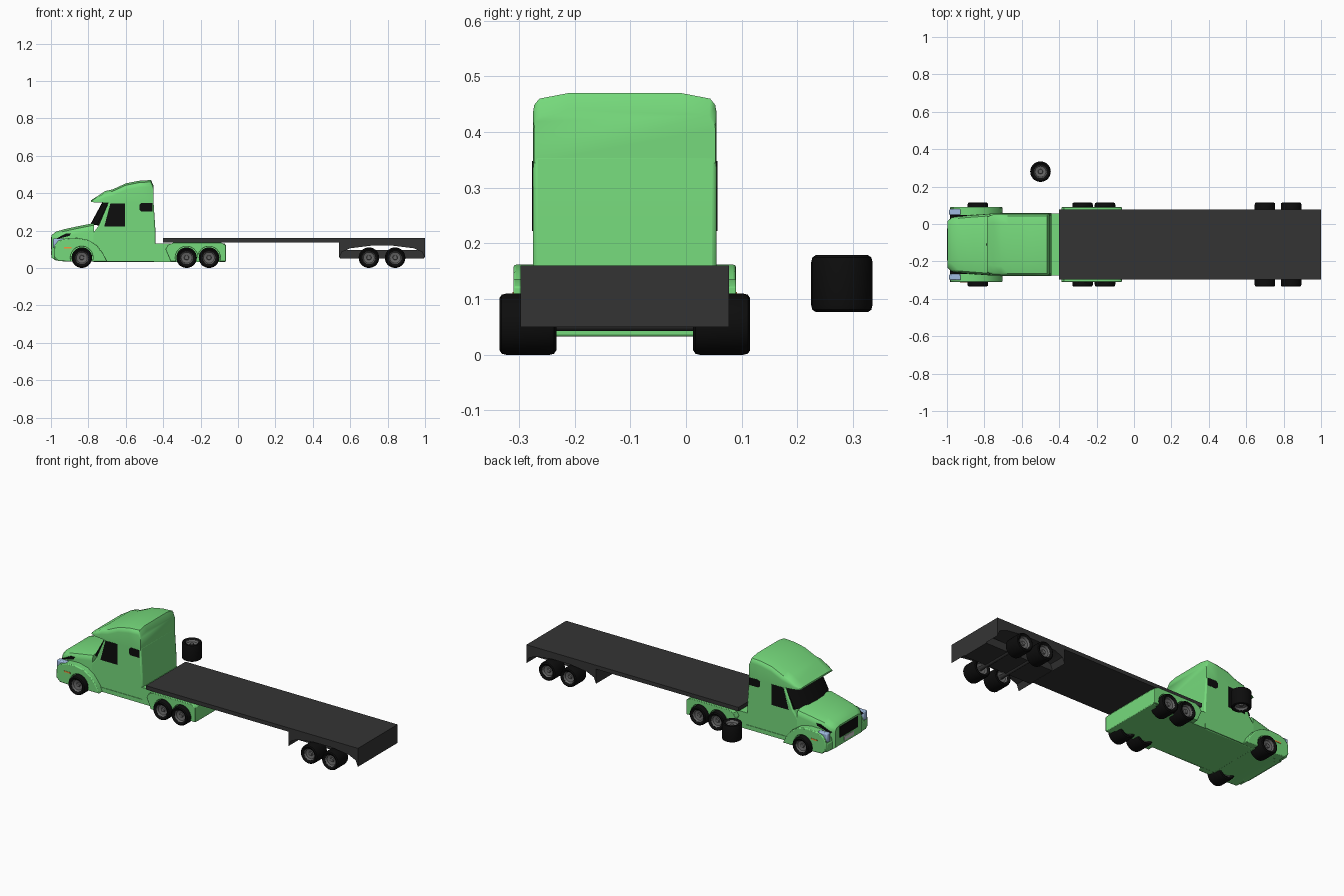
import bpy, bmesh, math

if "Cube" in bpy.data.objects:
    bpy.data.objects.remove(bpy.data.objects["Cube"])

CY = -0.11          # centre line of the truck
R = 0.055           # wheel radius


def material(name, rgb):
    m = bpy.data.materials.new(name)
    m.diffuse_color = (*rgb, 1)
    m.use_nodes = True
    m.node_tree.nodes["Principled BSDF"].inputs["Base Color"].default_value = m.diffuse_color
    return m


GREEN = material("green_paint", (0.18, 0.70, 0.20))
BLACK = material("black", (0.004, 0.004, 0.004))
DARK = material("dark_grey", (0.034, 0.034, 0.034))
HUB = material("hub_grey", (0.13, 0.13, 0.13))
LAMP = material("lamp_glass", (0.35, 0.5, 0.75))
ORANGE = material("orange_marker", (0.9, 0.3, 0.05))


def loft(name, rings, mat, bevel=0, closed=False):
    """Bridge equal-length rings of points; cap the ends unless closed."""
    bm = bmesh.new()
    vs = [[bm.verts.new(p) for p in ring] for ring in rings]
    n = len(vs[0])
    pairs = list(zip(vs, vs[1:]))
    if closed:
        pairs.append((vs[-1], vs[0]))
    else:
        bm.faces.new(vs[0])
        bm.faces.new(vs[-1])
    for a, b in pairs:
        for i in range(n):
            j = (i + 1) % n
            bm.faces.new((a[i], a[j], b[j], b[i]))
    bmesh.ops.remove_doubles(bm, verts=bm.verts, dist=1e-6)
    bmesh.ops.recalc_face_normals(bm, faces=bm.faces)
    me = bpy.data.meshes.new(name)
    bm.to_mesh(me)
    bm.free()
    o = bpy.data.objects.new(name, me)
    bpy.context.collection.objects.link(o)
    if mat:
        me.materials.append(mat)
    bpy.ops.object.select_all(action='DESELECT')
    o.select_set(True)
    bpy.context.view_layer.objects.active = o
    bpy.ops.object.shade_smooth_by_angle(angle=math.radians(35))
    if bevel:
        b = o.modifiers.new("bevel", 'BEVEL')
        b.width, b.segments = bevel, 2
        b.limit_method, b.angle_limit = 'ANGLE', math.radians(50)
    return o


def prism(name, profile, y0, y1, mat, bevel=0):
    """Extrude an (x, z) side profile between two y values from the centre line."""
    return loft(name, [[(x, CY + y, z) for x, z in profile] for y in (y0, y1)], mat, bevel)


def box(name, x0, x1, y0, y1, z0, z1, mat, bevel=0):
    return prism(name, [(x0, z0), (x1, z0), (x1, z1), (x0, z1)], y0, y1, mat, bevel)


def section(x, h, zb, zt, c, flat):
    """Rounded-top cross-section ring."""
    half = [(h, zb), (h, zt - c), (h * 0.985, zt - c * 0.6), (h * 0.93, zt - c * 0.28), (h * flat, zt)]
    return [(x, CY + y, z) for y, z in half] + [(x, CY - y, z) for y, z in reversed(half)]


def lathe(name, profile, centre, upright, mat):
    """Revolve an (radius, offset) outline around y, or around z if upright."""
    rings = []
    for k in range(28):
        a = 2 * math.pi * k / 28
        ring = []
        for r, d in profile:
            u, v = r * math.cos(a), r * math.sin(a)
            p = (u, v, d) if upright else (u, d, v)
            ring.append(tuple(c + q for c, q in zip(centre, p)))
        rings.append(ring)
    return loft(name, rings, mat, closed=True)


def wheel(name, centre, upright=False):
    t = [(0.034, 0.043), (0.047, 0.051), (0.053, 0.047), (R, 0.039)]
    lathe(name + "_tyre", t + [(r, -d) for r, d in reversed(t)], centre, upright, BLACK)
    h = [(0.0, 0.036), (0.011, 0.036), (0.013, 0.029), (0.029, 0.033), (0.035, 0.044)]
    lathe(name + "_hub", h + [(r, -d) for r, d in reversed(h)], centre, upright, HUB)


def arch(cx, a0, a1, r=0.06, n=12):
    return [(cx + r * math.cos(math.radians(a0 + (a1 - a0) * i / n)),
             R + r * math.sin(math.radians(a0 + (a1 - a0) * i / n))) for i in range(n + 1)]


# Wheels and axles
for i, x in enumerate((-0.835, -0.275, -0.155, 0.70, 0.84)):
    for side, s in (("left", 1), ("right", -1)):
        wheel(f"wheel_{i}_{side}", (x, CY + s * 0.174, R))
    lathe(f"axle_{i}", [(0, 0.15), (0.012, 0.15), (0.012, -0.15), (0, -0.15)], (x, CY, R), False, DARK)
wheel("spare_wheel", (-0.5, 0.28, 0.128), upright=True)

# Hood
loft("hood", [section(-0.997, 0.125, 0.055, 0.175, 0.035, 0.7),
              section(-0.975, 0.145, 0.040, 0.193, 0.04, 0.7),
              section(-0.93, 0.152, 0.035, 0.207, 0.04, 0.65),
              section(-0.86, 0.158, 0.035, 0.222, 0.04, 0.6),
              section(-0.77, 0.165, 0.035, 0.240, 0.04, 0.6)], GREEN)

# Cab shell below the roof
prism("cab", [(-0.78, 0.033), (-0.78, 0.18), (-0.745, 0.225), (-0.69, 0.355),
              (-0.452, 0.36), (-0.44, 0.18), (-0.44, 0.033)], -0.165, 0.165, GREEN, 0.008)

# Roof fairing with sun visor lip
loft("roof", [section(x, h, zb, zt, min(0.035, (zt - zb) * 0.6), f) for x, h, zb, zt, f in (
    (-0.785, 0.150, 0.352, 0.362, 0.7), (-0.75, 0.162, 0.350, 0.385, 0.7),
    (-0.71, 0.165, 0.348, 0.411, 0.7), (-0.67, 0.165, 0.345, 0.420, 0.65),
    (-0.60, 0.165, 0.345, 0.452, 0.62), (-0.53, 0.165, 0.345, 0.466, 0.62),
    (-0.465, 0.165, 0.345, 0.470, 0.62), (-0.452, 0.163, 0.345, 0.440, 0.62))], GREEN)

# Curved windscreen
glass = []
for y in (-0.158, -0.135, -0.07, 0, 0.07, 0.135, 0.158):
    d = 0.035 * (abs(y) / 0.158) ** 3
    glass.append([(-0.79 + d, CY + y, 0.232), (-0.725 + d, CY + y, 0.352),
                  (-0.67, CY + y, 0.352), (-0.72, CY + y, 0.225)])
loft("windscreen", glass, BLACK)

# Parts that repeat on both sides of the cab
front_fender = ([(-0.985, 0.06), (-0.982, 0.12), (-0.96, 0.145), (-0.92, 0.158), (-0.86, 0.162),
                 (-0.80, 0.15), (-0.755, 0.12), (-0.72, 0.075), (-0.70, 0.035)]
                + arch(-0.835, -20, 200) + [(-0.96, 0.037)])
rear_fender = ([(-0.36, 0.035), (-0.388, 0.10), (-0.375, 0.123), (-0.345, 0.136), (-0.09, 0.136),
                (-0.065, 0.122), (-0.065, 0.035)]
               + arch(-0.155, -20, 180) + arch(-0.275, 0, 200)[1:])
for side, s in (("left", 1), ("right", -1)):
    prism("front_fender_" + side, front_fender, s * 0.12, s * 0.2, GREEN, 0.005)
    prism("rear_fender_" + side, rear_fender, s * 0.12, s * 0.2, GREEN, 0.004)
    prism("door_window_" + side, [(-0.715, 0.222), (-0.603, 0.222), (-0.603, 0.345), (-0.682, 0.345)],
          s * 0.155, s * 0.1665, BLACK)
    prism("sleeper_window_" + side, [(-0.517, 0.302), (-0.457, 0.302), (-0.457, 0.346), (-0.515, 0.348),
                                     (-0.527, 0.338), (-0.527, 0.312)], s * 0.155, s * 0.1665, BLACK)
    prism("hood_vent_" + side, [(-0.985, 0.150), (-0.90, 0.172), (-0.893, 0.185), (-0.92, 0.184)],
          s * 0.12, s * 0.157, BLACK)
    box("headlight_" + side, -0.988, -0.925, s * 0.158, s * 0.19, 0.105, 0.1585, LAMP, 0.006)
    box("side_marker_" + side, -0.93, -0.89, s * 0.18, s * 0.202, 0.105, 0.113, ORANGE)
    prism("door_step_" + side, [(-0.73, 0.035), (-0.44, 0.035), (-0.44, 0.06), (-0.73, 0.06)],
          s * 0.15, s * 0.168, GREEN)

# Grille and bumper
prism("grille", [(-0.9995, 0.10), (-0.98, 0.10), (-0.98, 0.165), (-0.9995, 0.165)], -0.085, 0.085, BLACK)
box("bumper_plate", -1.0, -0.98, -0.045, 0.045, 0.068, 0.092, None)
box("bumper", -0.985, -0.95, -0.19, 0.19, 0.045, 0.10, GREEN, 0.008)

# Tractor chassis and tail
box("tractor_chassis", -0.45, -0.07, -0.165, 0.165, 0.033, 0.13, GREEN)
box("tractor_tail", -0.10, -0.065, -0.19, 0.19, 0.033, 0.125, GREEN, 0.004)

# Flatbed trailer: deck and rear skirt in one profile, plus bogie beam
prism("trailer_bed", [(-0.4, 0.16), (-0.4, 0.137), (0.54, 0.137), (0.54, 0.05), (0.555, 0.085),
                      (0.60, 0.105), (0.71, 0.119), (0.83, 0.119), (0.94, 0.105), (0.985, 0.085),
                      (1.0, 0.05), (1.0, 0.16)], -0.187, 0.187, DARK)
box("bogie_beam", 0.545, 0.995, -0.09, 0.09, 0.05, 0.097, DARK)
box("coupling_plate", -0.33, -0.10, -0.08, 0.08, 0.125, 0.14, DARK)
